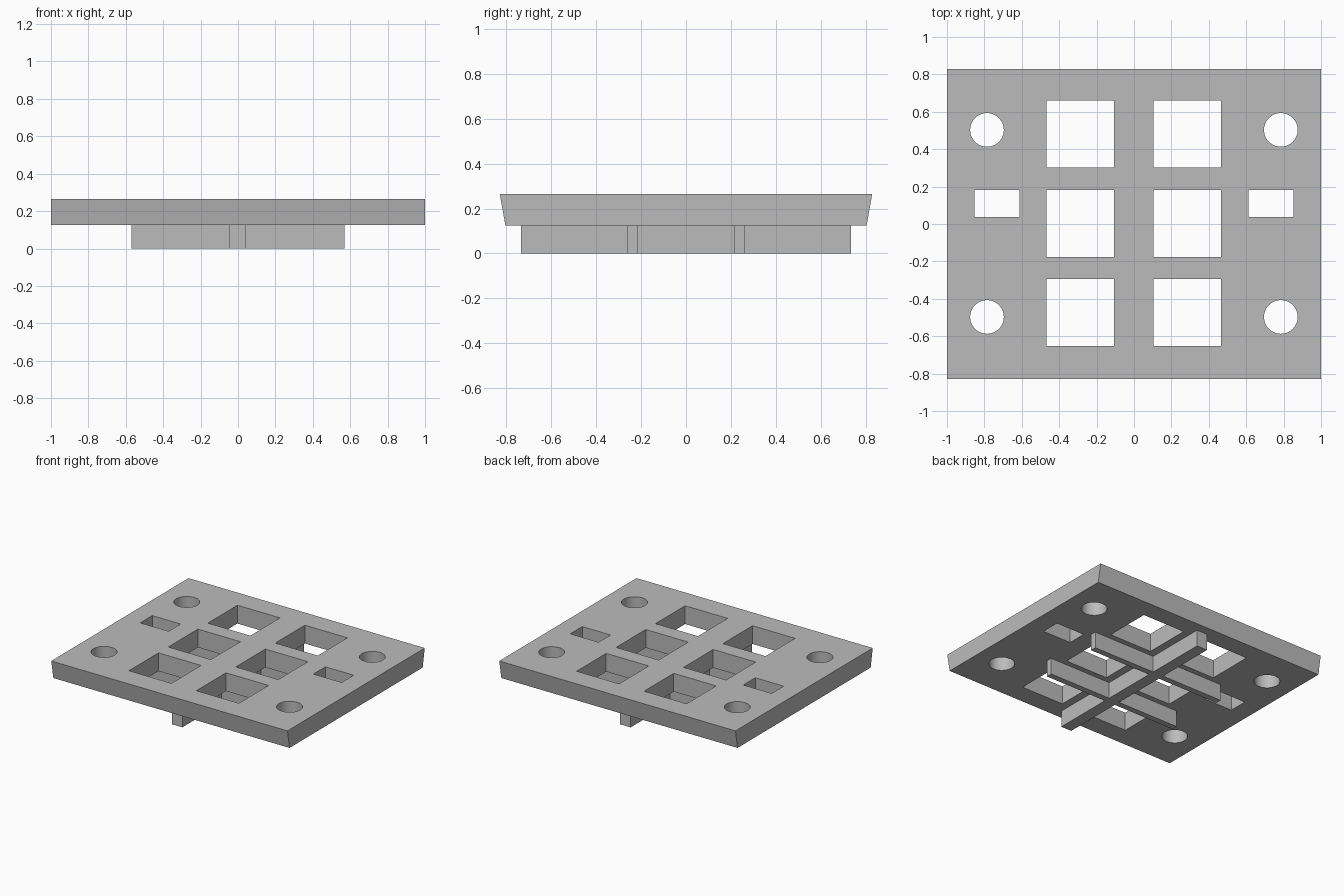
import bpy
import bmesh
import math
from mathutils import Matrix, Vector

cube = bpy.data.objects.get("Cube")
if cube:
    bpy.data.objects.remove(cube, do_unlink=True)

BASE, TOP = 0.125, 0.265

grey = bpy.data.materials.new("plain grey")
grey.use_nodes = True
colour = (0.5, 0.5, 0.5, 1)
grey.diffuse_color = colour
grey.node_tree.nodes["Principled BSDF"].inputs["Base Color"].default_value = colour


def box(bm, x0, x1, y0, y1, z0, z1):
    centre = Vector((x0 + x1, y0 + y1, z0 + z1)) / 2
    scale = Matrix.Diagonal((x1 - x0, y1 - y0, z1 - z0, 1))
    return bmesh.ops.create_cube(bm, size=1, matrix=Matrix.Translation(centre) @ scale)["verts"]


def finish(name, bm):
    mesh = bpy.data.meshes.new(name)
    bm.to_mesh(mesh)
    bm.free()
    mesh.materials.append(grey)
    obj = bpy.data.objects.new(name, mesh)
    bpy.context.collection.objects.link(obj)
    return obj


def apply_boolean(obj, other, operation):
    mod = obj.modifiers.new(operation, "BOOLEAN")
    mod.operation, mod.solver, mod.object = operation, "EXACT", other
    bpy.context.view_layer.objects.active = obj
    bpy.ops.object.modifier_apply(modifier=mod.name)
    bpy.data.objects.remove(other, do_unlink=True)


# Plate, with front and back edges sloping in towards the underside
bm = bmesh.new()
for v in box(bm, -1, 1, -0.83, 0.83, BASE, TOP):
    if v.co.z < 0.2:
        v.co.y *= 0.805 / 0.83
plate = finish("plate", bm)

# Openings: six square windows, two side slots, four round holes
bm = bmesh.new()
for x in (-0.287, 0.284):
    for y in (-0.473, 0.003, 0.481):
        box(bm, x - 0.18, x + 0.18, y - 0.179, y + 0.179, 0, 0.4)
for x in (-0.733, 0.732):
    box(bm, x - 0.12, x + 0.12, 0.037, 0.182, 0, 0.4)
for x in (-0.786, 0.785):
    for y in (-0.497, 0.503):
        bmesh.ops.create_cone(bm, cap_ends=True, segments=48, radius1=0.09, radius2=0.09,
                              depth=0.4, matrix=Matrix.Translation((x, y, 0.2)))
apply_boolean(plate, finish("opening_cutter", bm), "DIFFERENCE")

# Ribs under the plate: one spine and two crossbars
bm = bmesh.new()
box(bm, -0.046, 0.044, -0.735, 0.735, 0, BASE)
ribs = finish("support_ribs", bm)
for y in (-0.24, 0.237):
    bm = bmesh.new()
    box(bm, -0.57, 0.57, y - 0.023, y + 0.023, 0, BASE)
    apply_boolean(ribs, finish("crossbar", bm), "UNION")

# Smooth hole walls, sharp edges elsewhere
bpy.ops.object.select_all(action="DESELECT")
plate.select_set(True)
bpy.context.view_layer.objects.active = plate
bpy.ops.object.shade_smooth_by_angle(angle=math.radians(30))
